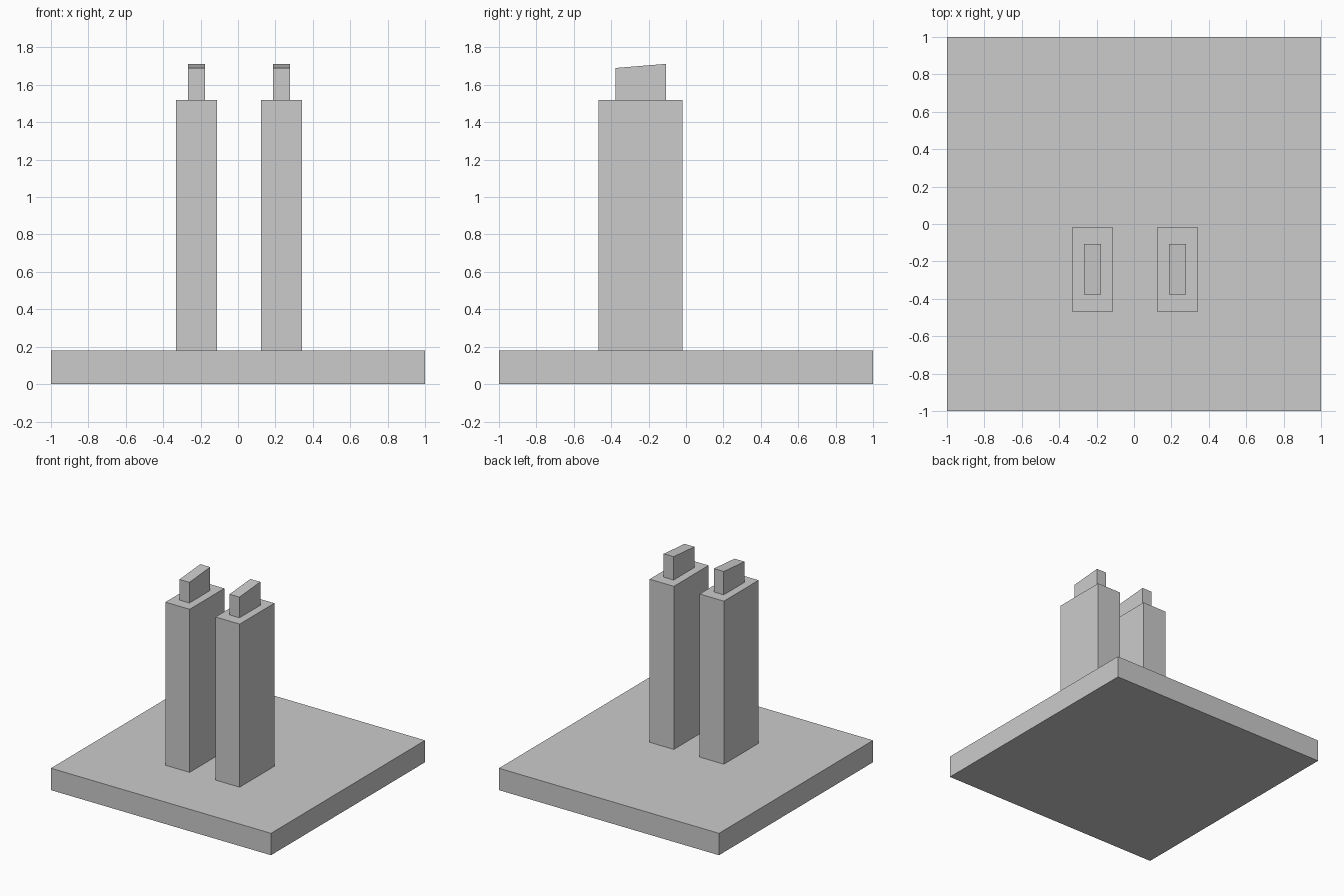
import bpy
import bmesh

default = bpy.data.objects.get("Cube")
if default:
    bpy.data.objects.remove(default, do_unlink=True)

# Single plain grey
grey = bpy.data.materials.new("plain_grey")
grey.use_nodes = True
colour = (0.6, 0.6, 0.6, 1)
grey.diffuse_color = colour
grey.node_tree.nodes["Principled BSDF"].inputs["Base Color"].default_value = colour


def block(name, x, y, z, back_rise=0.0):
    """Box spanning the given (low, high) ranges; the back top edge may be raised."""
    mesh = bpy.data.meshes.new(name)
    bm = bmesh.new()
    bmesh.ops.create_cube(bm, size=1)
    for v in bm.verts:
        top, back = v.co.z > 0, v.co.y > 0
        v.co = (x[v.co.x > 0], y[back], z[top] + (back_rise if top and back else 0))
    bm.to_mesh(mesh)
    bm.free()
    mesh.materials.append(grey)
    obj = bpy.data.objects.new(name, mesh)
    bpy.context.collection.objects.link(obj)
    return obj


# Square ground slab
block("base_slab", (-1, 1), (-1, 1), (0, 0.18))

# Twin towers, each with a sloping roof block
for side, cx in (("right", -0.222), ("left", 0.233)):
    block(side + "_tower", (cx - 0.11, cx + 0.11), (-0.468, -0.018), (0.18, 1.52))
    block(side + "_roof_block", (cx - 0.045, cx + 0.045), (-0.378, -0.108),
          (1.52, 1.69), back_rise=0.022)
